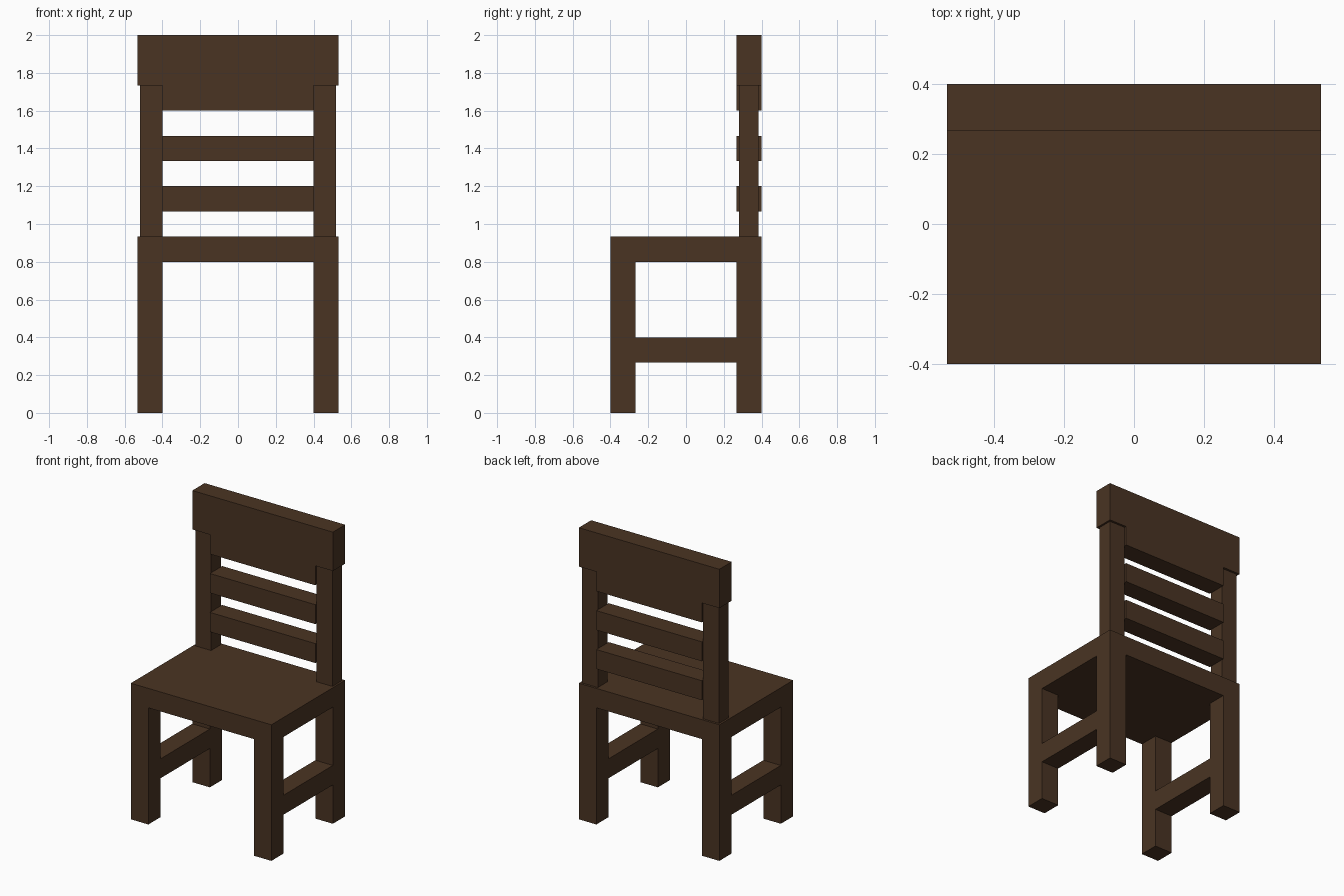
import bpy, bmesh, math
from mathutils import Vector

if "Cube" in bpy.data.objects:
    bpy.data.objects.remove(bpy.data.objects["Cube"])

U = 2 / 15  # the chair is laid out on a grid of this size

wood = bpy.data.materials.new("dark_brown_wood")
wood.diffuse_color = (0.068, 0.034, 0.0165, 1)
wood.use_nodes = True
wood.node_tree.nodes["Principled BSDF"].inputs["Base Color"].default_value = wood.diffuse_color


def finish(name, bm):
    bmesh.ops.recalc_face_normals(bm, faces=bm.faces)
    mesh = bpy.data.meshes.new(name)
    bm.to_mesh(mesh)
    bm.free()
    mesh.materials.append(wood)
    obj = bpy.data.objects.new(name, mesh)
    bpy.context.collection.objects.link(obj)
    return obj


def box(name, lo, hi):
    lo, hi = Vector(lo), Vector(hi)
    bm = bmesh.new()
    bmesh.ops.create_cube(bm, size=1)
    for v in bm.verts:
        v.co = Vector([(lo[i] + hi[i]) / 2 + v.co[i] * (hi[i] - lo[i]) for i in range(3)])
    return finish(name, bm)


def joined_blocks(name, blocks):
    """One clean shell around blocks given as (x0, x1, y0, y1, z0, z1) in grid units."""
    cells = {(x, y, z) for x0, x1, y0, y1, z0, z1 in blocks
             for x in range(x0, x1) for y in range(y0, y1) for z in range(z0, z1)}
    bm = bmesh.new()
    for cell in cells:
        for axis in range(3):
            for side in (0, 1):
                near = list(cell)
                near[axis] += 2 * side - 1
                if tuple(near) in cells:
                    continue
                a, b = (axis + 1) % 3, (axis + 2) % 3
                ring = [(0, 0), (1, 0), (1, 1), (0, 1)]
                corners = []
                for da, db in (ring if side else ring[::-1]):
                    p = Vector(cell)
                    p[axis] += side
                    p[a] += da
                    p[b] += db
                    corners.append(bm.verts.new(p * U))
                bm.faces.new(corners)
    bmesh.ops.remove_doubles(bm, verts=bm.verts, dist=0.001)
    bmesh.ops.dissolve_limit(bm, angle_limit=math.radians(1),
                             verts=bm.verts, edges=bm.edges)
    return finish(name, bm)


# Seat, four legs and side stretchers as one shell
base = [(-4, 4, -3, 3, 6, 7)]
for x in (-4, 3):
    base += [(x, x + 1, y, y + 1, 0, 6) for y in (-3, 2)]
    base.append((x, x + 1, -2, 2, 2, 3))
joined_blocks("seat_and_legs", base)

# Slightly thinner back posts
for side, x0, x1 in (("left", -0.52, -3 * U), ("right", 3 * U, 0.52)):
    box(side + "_back_post", (x0, 0.28, 7 * U), (x1, 0.385, 13 * U))

# Two slats between the posts
for name, z in (("lower", 8), ("upper", 10)):
    box(name + "_back_slat", (-3 * U, 2 * U, z * U), (3 * U, 3 * U, (z + 1) * U))

# Top board, deeper between the posts
joined_blocks("top_board", [(-4, 4, 2, 3, 13, 15), (-3, 3, 2, 3, 12, 13)])
